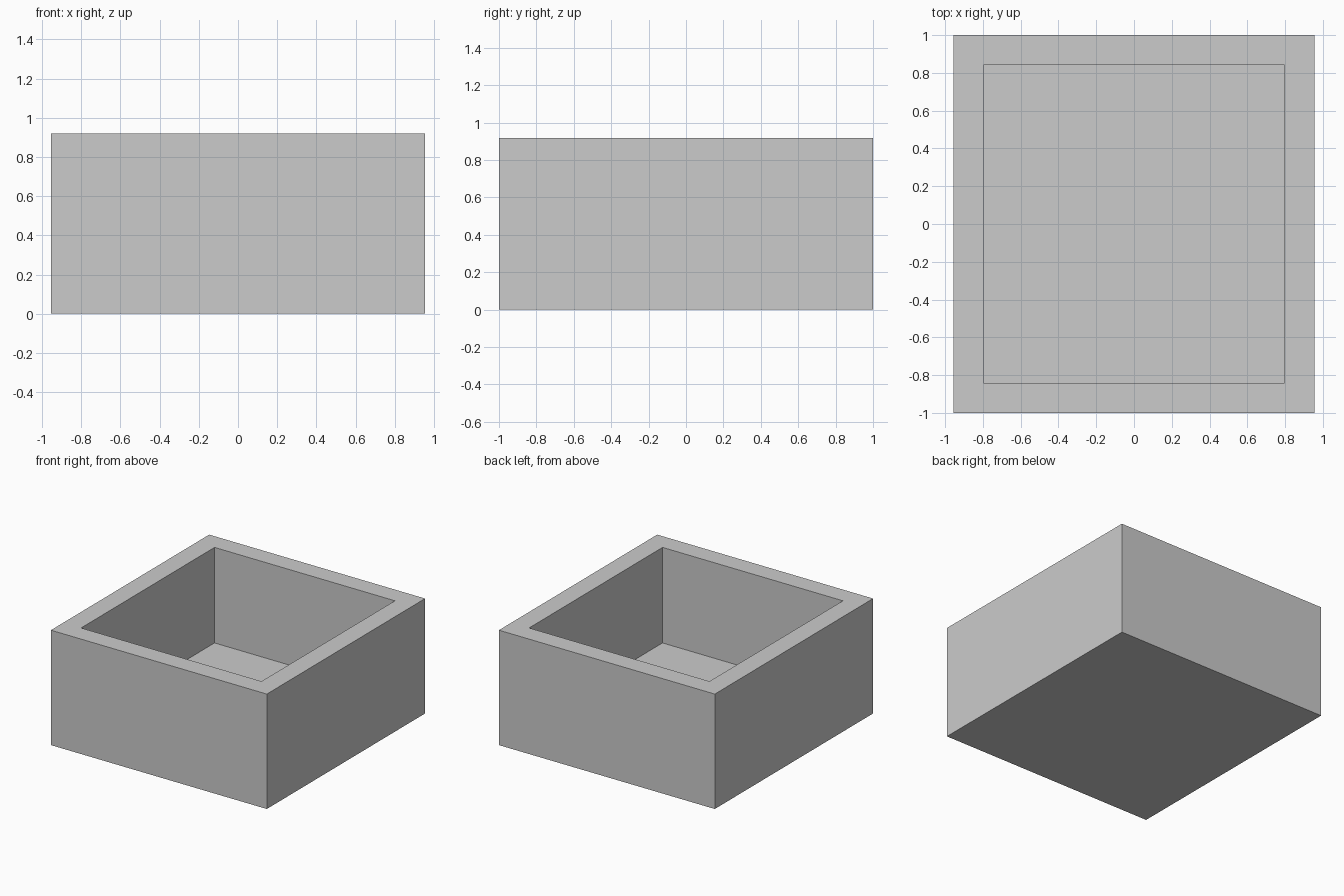
import bpy, bmesh
from mathutils import Matrix, Vector

if "Cube" in bpy.data.objects:
    bpy.data.objects.remove(bpy.data.objects["Cube"])

HALF_X, HALF_Y, HEIGHT = 0.955, 1.0, 0.919
WALL, FLOOR = 0.157, 0.155

# Solid outer block standing on the ground
bm = bmesh.new()
size = Matrix.Diagonal((2 * HALF_X, 2 * HALF_Y, HEIGHT, 1))
bmesh.ops.create_cube(bm, size=1, matrix=Matrix.Translation((0, 0, HEIGHT / 2)) @ size)
bm.normal_update()

# Rim: inset the top face by the wall thickness
top = max(bm.faces, key=lambda f: f.calc_center_median().z)
bmesh.ops.inset_region(bm, faces=[top], thickness=WALL, use_even_offset=True)

# Cavity: extrude the inner face straight down to the floor
cavity = bmesh.ops.extrude_discrete_faces(bm, faces=[top])["faces"][0]
bmesh.ops.translate(bm, verts=cavity.verts, vec=Vector((0, 0, FLOOR - HEIGHT)))
bmesh.ops.recalc_face_normals(bm, faces=bm.faces)

mesh = bpy.data.meshes.new("open_box")
bm.to_mesh(mesh)
bm.free()
bpy.context.collection.objects.link(bpy.data.objects.new("open_box", mesh))
